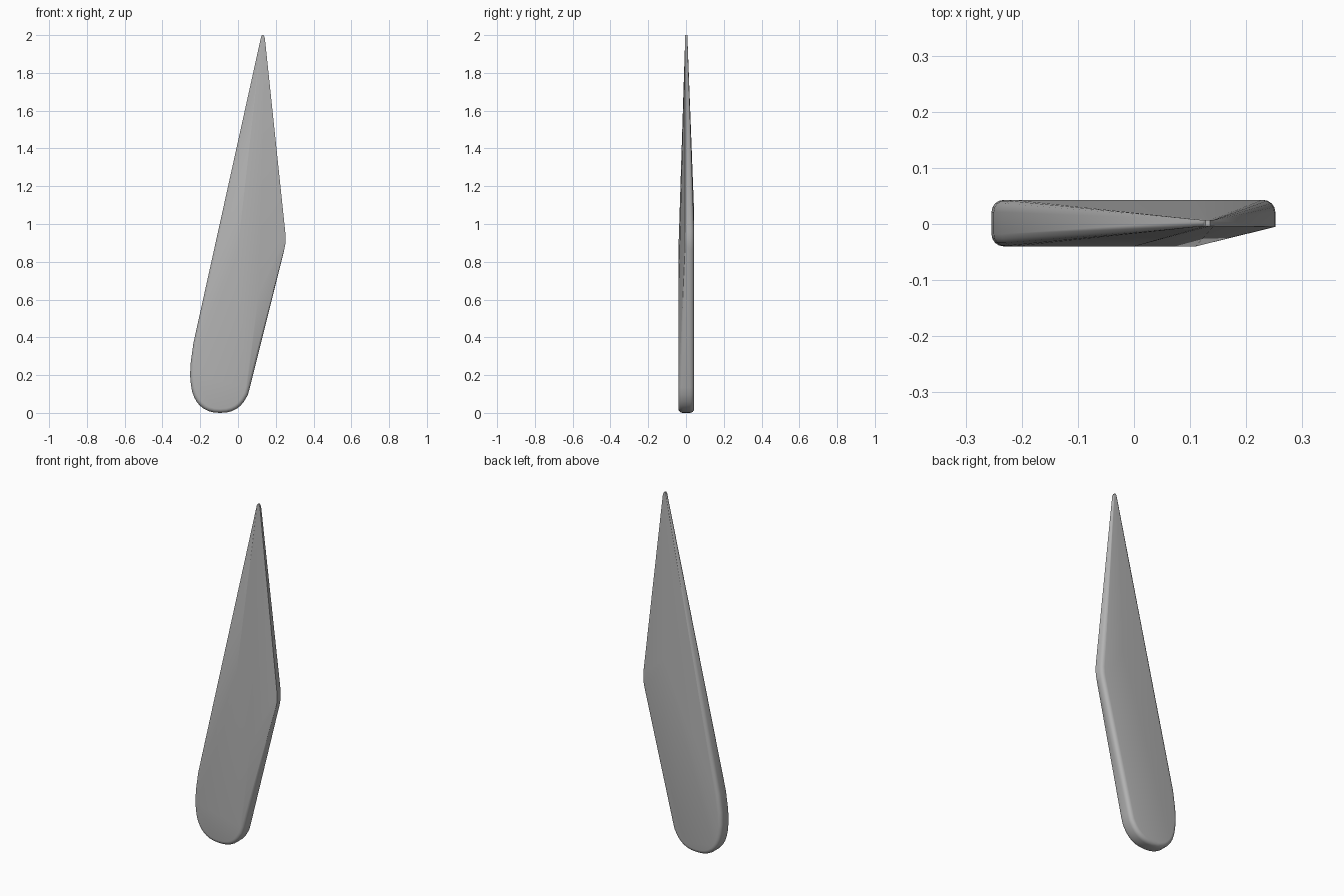
import bpy, bmesh, math

if "Cube" in bpy.data.objects:
    bpy.data.objects.remove(bpy.data.objects["Cube"])

pts = []

def rim(x, z, dx, dz, y0, y1, r):
    """Rounded rim cross-section at outline point, dx/dz = outward direction."""
    l = math.hypot(dx, dz)
    dx, dz = dx / l, dz / l
    for i in range(5):
        a = math.radians(90 * i / 4)
        inset, h = r * (1 - math.cos(a)), r * (1 - math.sin(a))
        for y in (y1 - h, y0 + h):
            pts.append((x - dx * inset, y, z - dz * inset))

# rounded bottom lobe
N = 18
for i in range(N + 1):
    a = math.pi + math.pi * i / N
    c, s = math.cos(a), math.sin(a)
    e = 0.85
    x = -0.094 + 0.157 * math.copysign(abs(c) ** e, c)
    z = 0.19 - 0.19 * abs(s) ** e
    if i < N - 2:
        rim(x, z, c, s, -0.04, 0.043, 0.022)
rim(0.063, 0.135, 1, -0.25, -0.04, 0.043, 0.022)
rim(0.052, 0.095, 1, -0.5, -0.04, 0.043, 0.022)

# left shoulder
for x, z in ((-0.254, 0.2), (-0.250, 0.27), (-0.236, 0.37)):
    rim(x, z, -1, 0.1, -0.04, 0.043, 0.022)

# right corner: full depth at the back, bevelled away at the front
for x, z in ((0.244, 0.86), (0.25, 0.89), (0.252, 0.925), (0.25, 0.96)):
    for i in range(5):
        a = math.radians(90 * i / 4)
        pts.append((x - 0.022 * (1 - math.cos(a)), 0.043 - 0.022 * (1 - math.sin(a)), z))
    pts.append((x, -0.005, z))

# ends of the flat front and back faces
pts += [(0.11, -0.04, 0.63), (0.0, -0.04, 0.87), (0.11, 0.043, 1.06)]

# blunt tip
for x, z in ((0.122, 1.99), (0.127, 2.0), (0.135, 2.0), (0.142, 1.985)):
    pts += [(x, -0.004, z), (x, 0.007, z)]

# skin the sections into one convex blade
bm = bmesh.new()
for p in pts:
    bm.verts.new(p)
bmesh.ops.remove_doubles(bm, verts=bm.verts[:], dist=0.0005)
res = bmesh.ops.convex_hull(bm, input=bm.verts[:])
junk = {g for g in res["geom_interior"] + res["geom_unused"] if isinstance(g, bmesh.types.BMVert)}
bmesh.ops.delete(bm, geom=list(junk), context='VERTS')
bmesh.ops.dissolve_limit(bm, angle_limit=math.radians(0.5), verts=bm.verts[:], edges=bm.edges[:])
bmesh.ops.recalc_face_normals(bm, faces=bm.faces[:])
me = bpy.data.meshes.new("blade")
bm.to_mesh(me)
bm.free()

blade = bpy.data.objects.new("blade", me)
bpy.context.collection.objects.link(blade)
mat = bpy.data.materials.new("grey")
mat.diffuse_color = (0.45, 0.45, 0.45, 1)
mat.use_nodes = True
mat.node_tree.nodes["Principled BSDF"].inputs["Base Color"].default_value = mat.diffuse_color
me.materials.append(mat)
bpy.context.view_layer.objects.active = blade
blade.select_set(True)
bpy.ops.object.shade_smooth_by_angle(angle=math.radians(30))
